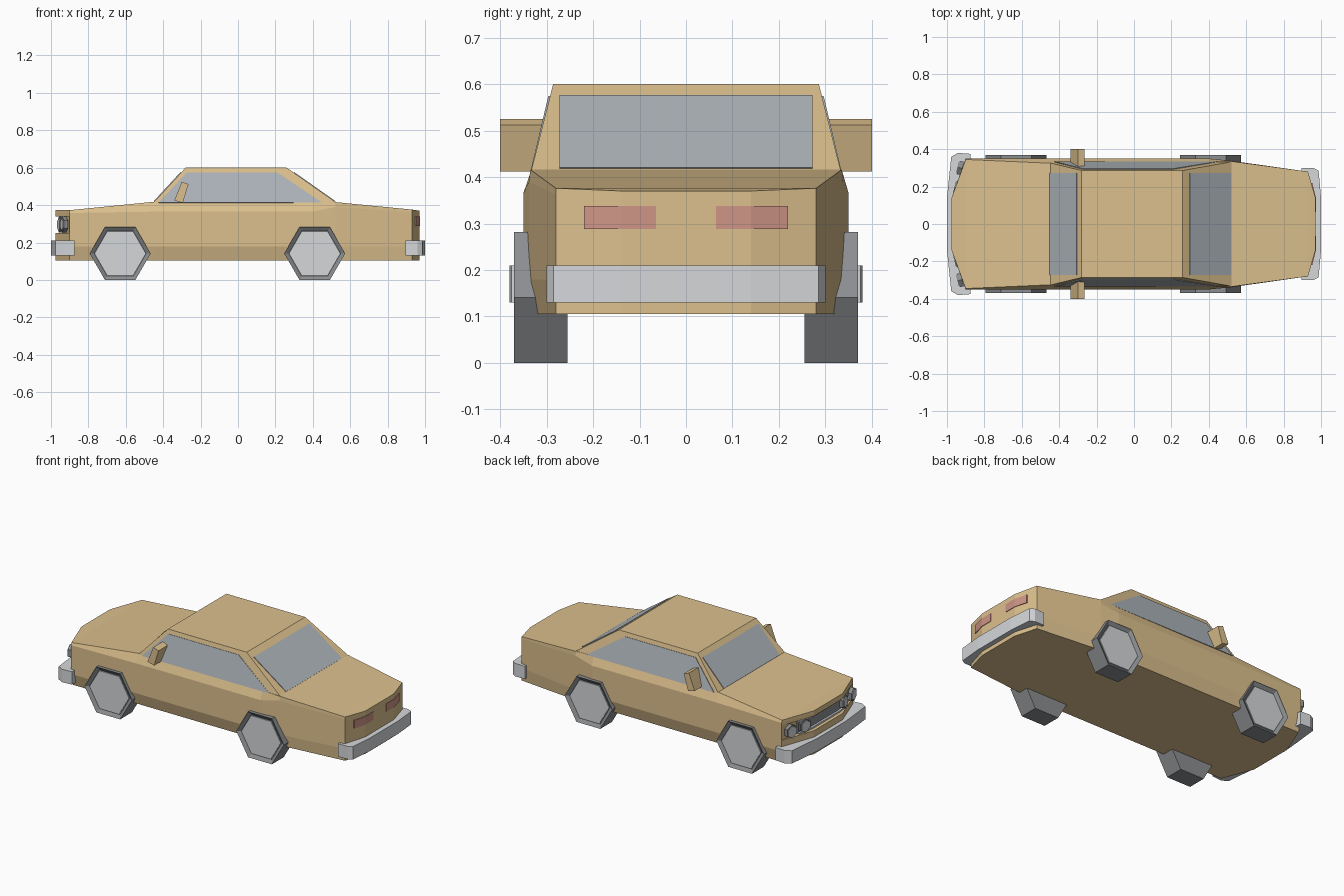
import bpy, bmesh, math
from mathutils import Vector

if "Cube" in bpy.data.objects:
    bpy.data.objects.remove(bpy.data.objects["Cube"])


def material(name, rgb):
    m = bpy.data.materials.new(name)
    m.diffuse_color = (*rgb, 1)
    m.use_nodes = True
    m.node_tree.nodes["Principled BSDF"].inputs["Base Color"].default_value = m.diffuse_color
    return m


PAINT = material("ochre_paint", (0.72, 0.53, 0.27))
GLASS = material("glass", (0.42, 0.46, 0.49))
RUBBER = material("rubber", (0.26, 0.27, 0.28))
RED = material("tail_red", (0.62, 0.30, 0.24))
CHROME = material("light_grey", (0.66, 0.68, 0.70))


def build(name, verts, faces, mat=None):
    me = bpy.data.meshes.new(name)
    me.from_pydata([tuple(v) for v in verts], [], faces)
    bm = bmesh.new()
    bm.from_mesh(me)
    bmesh.ops.recalc_face_normals(bm, faces=bm.faces)
    bm.to_mesh(me)
    bm.free()
    if mat:
        me.materials.append(mat)
    ob = bpy.data.objects.new(name, me)
    bpy.context.collection.objects.link(ob)
    return ob


def extrude(name, pts, offset, mat=None):
    """Prism: 3D outline swept along an offset vector."""
    n, off = len(pts), Vector(offset)
    verts = [Vector(p) for p in pts] + [Vector(p) + off for p in pts]
    faces = [tuple(range(n)), tuple(range(n, 2 * n))]
    faces += [(i, (i + 1) % n, n + (i + 1) % n, n + i) for i in range(n)]
    return build(name, verts, faces, mat)


def strip(name, front, back, z0, z1, mat):
    """Bent bar between two plan-view paths, from z0 to z1."""
    n = len(front)
    verts = [(x, y, z) for path in (front, back) for z in (z0, z1) for x, y in path]
    rows = [0, n, 3 * n, 2 * n]
    faces = [(a + i, a + i + 1, b + i + 1, b + i)
             for a, b in zip(rows, rows[1:] + rows[:1]) for i in range(n - 1)]
    faces += [tuple(r + e for r in rows) for e in (0, n - 1)]
    return build(name, verts, faces, mat)


def both(path):
    """Complete a half path (outside to middle) across y = 0."""
    return path + [(x, -y) for x, y in reversed(path)]


# Body: stacked plan outlines, with a recessed front panel
X = [-0.975, -0.9, -0.45, 0.40, 0.52, 0.93, 0.97]
W = [0.14, 0.35, 0.35, 0.35, 0.338, 0.28, 0.14]
W_LOW = [0.14, 0.33, 0.328, 0.328, 0.322, 0.28, 0.14]
W_TOP = [0.14, 0.345, 0.325, 0.332, 0.335, 0.28, 0.14]
Z_BELT = [0.355, 0.358, 0.365, 0.365, 0.39, 0.362, 0.36]
Z_TOP = [0.373, 0.373, 0.418, 0.418, 0.416, 0.376, 0.37]
X_IN = [-0.94] + X[1:]
layers = [(X, W_LOW, [0.105] * 7), (X, W, [0.18] * 7), (X, W, [0.25] * 7),
          (X_IN, W, [0.251] * 7), (X_IN, W, [0.339] * 7), (X, W, [0.34] * 7),
          (X, W, Z_BELT), (X, W_TOP, Z_TOP)]
verts, faces = [], []
for xs, ws, zs in layers:
    half = list(zip(xs, ws, zs))
    verts += half + [(x, -y, z) for x, y, z in reversed(half)]
for k in range(len(layers) - 1):
    for i in range(14):
        j = (i + 1) % 14
        faces.append((14 * k + i, 14 * k + j, 14 * k + 14 + j, 14 * k + 14 + i))
for base in (0, 14 * (len(layers) - 1)):
    faces += [(base + i, base + i + 1, base + 12 - i, base + 13 - i) for i in range(6)]
build("body", verts, faces, PAINT)

# Cabin
base = [(-0.455, 0.328), (0.53, 0.334)]
roof = [(-0.28, 0.286), (0.26, 0.286)]
ring = lambda p, z: [(*p[0], z), (*p[1], z), (p[1][0], -p[1][1], z), (p[0][0], -p[0][1], z)]
build("cabin", ring(base, 0.41) + ring(roof, 0.6),
      [(0, 1, 2, 3), (4, 5, 6, 7)] + [(i, (i + 1) % 4, 4 + (i + 1) % 4, 4 + i) for i in range(4)],
      PAINT)


def on_edge(a, b, z):
    """Interpolate a cabin coordinate between base and roof height."""
    return a + (b - a) * (z - 0.41) / 0.19


# Windows: thin panes lying on the cabin faces
for name, xb, xr, s in (("windscreen", -0.455, -0.28, -1), ("rear_window", 0.53, 0.26, 1)):
    pts = [(on_edge(xb, xr, z), y, z)
           for y, z in ((-0.272, 0.418), (0.272, 0.418), (0.272, 0.574), (-0.272, 0.574))]
    extrude(name, pts, (s * 0.003, 0, 0.003), GLASS)
for side in (1, -1):
    pts = [(x, side * on_edge(0.331, 0.286, z), z)
           for x, z in ((-0.425, 0.412), (-0.272, 0.574), (0.21, 0.574), (0.45, 0.412))]
    extrude("side_window", pts, (0, side * 0.004, 0.001), GLASS)

# Door mirrors
for side in (1, -1):
    pts = [(x, side * 0.305, z)
           for x, z in ((-0.34, 0.425), (-0.30, 0.525), (-0.265, 0.512), (-0.295, 0.412))]
    extrude("door_mirror", pts, (0, side * 0.095, 0), PAINT)

# Bumpers
strip("front_bumper",
      both([(-0.875, 0.375), (-0.94, 0.38), (-0.977, 0.36), (-1.0, 0.14)]),
      both([(-0.875, 0.34), (-0.90, 0.34), (-0.91, 0.32), (-0.96, 0.14)]), 0.13, 0.21, CHROME)
strip("rear_bumper",
      both([(0.895, 0.30), (0.96, 0.30), (0.987, 0.285), (1.0, 0.14)]),
      both([(0.895, 0.27), (0.92, 0.27), (0.93, 0.26), (0.95, 0.14)]), 0.13, 0.21, CHROME)

# Tail lights wrap around the bend in the rear panel
for side in (1, -1):
    path = [(0.973, side * 0.065), (0.973, side * 0.14), (0.953, side * 0.22)]
    strip("tail_light", path, [(x - 0.01, y) for x, y in path], 0.288, 0.338, RED)

# Grille: dark panel with a grey frame
path = both([(-0.931, 0.235), (-0.947, 0.14)])
strip("grille", path, [(x + 0.015, y) for x, y in path], 0.262, 0.33, RUBBER)
frame = [(x - 0.012, y) for x, y in path]
for z in (0.254, 0.326):
    strip("grille_rail", frame, path, z, z + 0.01, CHROME)


def hexagon(name, centre, radius, depth, axis, mat, turn=0.0):
    """Six-sided disc along a horizontal axis, one corner pointing sideways."""
    a = Vector(axis).normalized()
    u = a.cross(Vector((0, 0, 1)))
    c = Vector(centre)
    pts = [c + radius * (math.cos(t) * u + math.sin(t) * Vector((0, 0, 1)))
           for t in (turn + i * math.pi / 3 for i in range(6))]
    return extrude(name, pts, a * depth, mat)


# Headlights, angled with the front panel
for side in (1, -1):
    for x, y in ((-0.918, 0.297), (-0.935, 0.19)):
        axis = (-1, side * 0.25, 0)
        hexagon("headlight_rim", (x, side * y, 0.296), 0.042, 0.022, axis, RUBBER, math.pi / 6)
        hexagon("headlight", (x, side * y, 0.296), 0.034, 0.026, axis, CHROME, math.pi / 6)

# Wheels: hexagonal tyres with recessed hub caps
for x in (-0.63, 0.41):
    for side in (1, -1):
        c = Vector((x, side * 0.255, 0.1411))
        tyre = hexagon("wheel", c, 0.163, 0.115, (0, side, 0), RUBBER)
        bm = bmesh.new()
        bm.from_mesh(tyre.data)
        outer = [f for f in bm.faces if f.normal.y * side > 0.9]
        bmesh.ops.inset_region(bm, faces=outer, thickness=0.024)
        bmesh.ops.translate(bm, verts=outer[0].verts, vec=(0, -side * 0.015, 0))
        bm.to_mesh(tyre.data)
        bm.free()
        hexagon("hub_cap", c + Vector((0, side * 0.09, 0)), 0.134, 0.014, (0, side, 0), CHROME)
